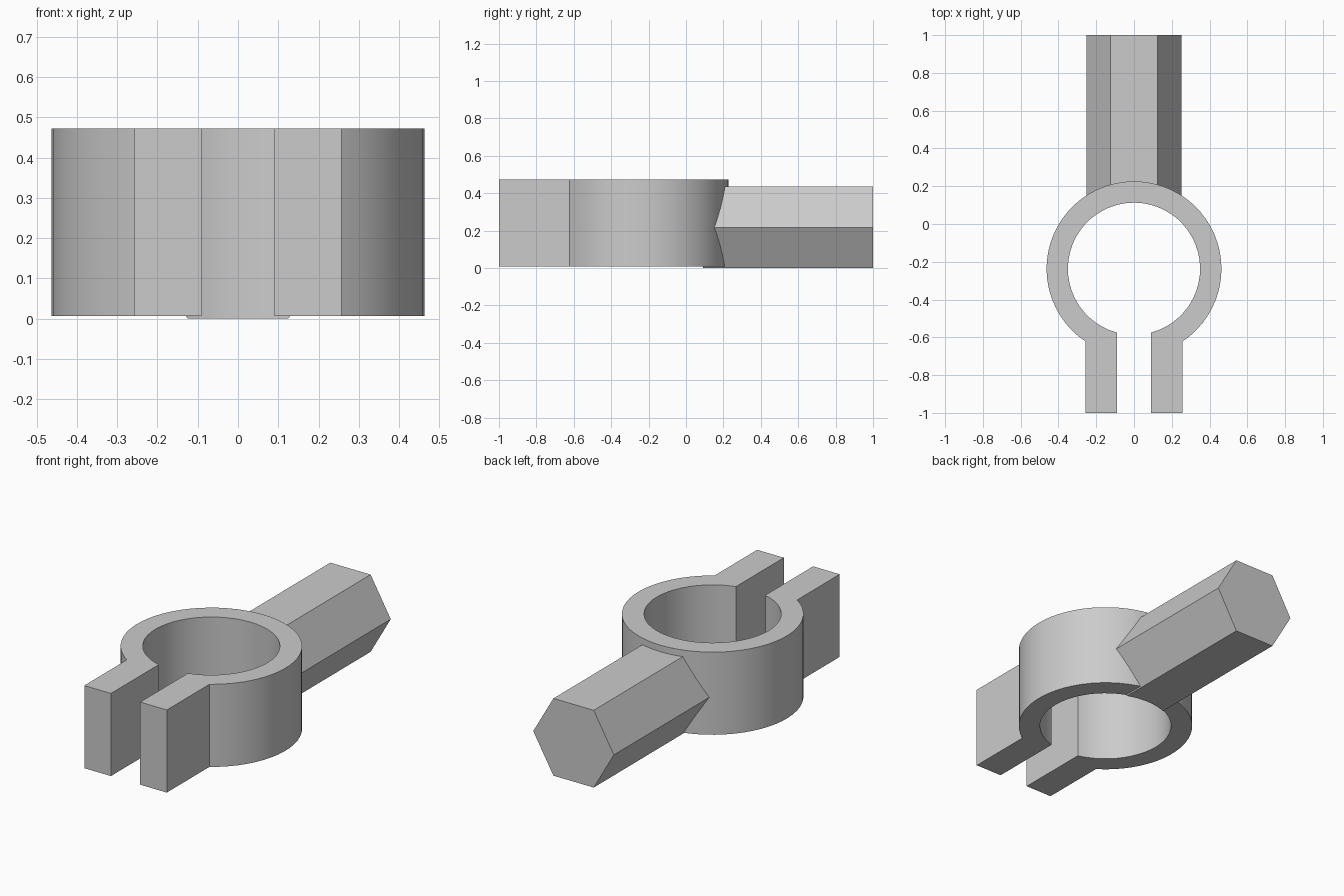
import bpy, bmesh
from math import sin, cos, pi, asin, radians

cube = bpy.data.objects.get("Cube")
if cube:
    bpy.data.objects.remove(cube, do_unlink=True)

CY, R_OUT, R_IN = -0.237, 0.463, 0.35      # ring centre and radii
GAP, LUG = 0.091, 0.257                    # inner and outer x of the lugs
HEX_R, HEX_H = 0.251, 0.2175               # bar half width and half height

grey = bpy.data.materials.new("plain_grey")
grey.use_nodes = True
colour = (0.6, 0.6, 0.6, 1)
grey.diffuse_color = colour
grey.node_tree.nodes["Principled BSDF"].inputs["Base Color"].default_value = colour


def prism(name, points, offset):
    """Extrude a closed outline of 3D points along an offset."""
    bm = bmesh.new()
    face = bm.faces.new([bm.verts.new(p) for p in points])
    result = bmesh.ops.extrude_face_region(bm, geom=[face])
    verts = [g for g in result["geom"] if isinstance(g, bmesh.types.BMVert)]
    bmesh.ops.translate(bm, verts=verts, vec=offset)
    bmesh.ops.recalc_face_normals(bm, faces=bm.faces)
    mesh = bpy.data.meshes.new(name)
    bm.to_mesh(mesh)
    bm.free()
    mesh.materials.append(grey)
    obj = bpy.data.objects.new(name, mesh)
    bpy.context.collection.objects.link(obj)
    return obj


def arc(radius, half_gap, z, steps=48):
    """Arc around the ring, open at the front, from +x round to -x."""
    start = -pi / 2 + asin(half_gap / radius)
    sweep = 2 * pi - 2 * asin(half_gap / radius)
    angles = [start + sweep * i / steps for i in range(steps + 1)]
    return [(radius * cos(a), CY + radius * sin(a), z) for a in angles]


# Split ring with two clamping lugs, one outline
z0, z1 = 0.007, 0.472
outline = [(LUG, -1, z0)] + arc(R_OUT, LUG, z0) + [(-LUG, -1, z0), (-GAP, -1, z0)]
outline += arc(R_IN, GAP, z0)[::-1] + [(GAP, -1, z0)]
clamp = prism("split_ring_clamp", outline, (0, 0, z1 - z0))

# Hexagonal bar, running from the ring wall to the back
hexagon = [(HEX_R * cos(i * pi / 3), 0, HEX_H + HEX_R * sin(i * pi / 3)) for i in range(6)]
bar = prism("hexagonal_bar", hexagon, (0, 1, 0))

# Bore that trims the bar to the inside of the ring
bore_points = [((R_IN + 0.002) * cos(i * pi / 32), CY + (R_IN + 0.002) * sin(i * pi / 32), -0.2)
               for i in range(64)]
bore = prism("bore_cutter", bore_points, (0, 0, 1))
bore.hide_render = True
bore.hide_viewport = True
cut = bar.modifiers.new("bore", 'BOOLEAN')
cut.operation = 'DIFFERENCE'
cut.solver = 'EXACT'
cut.object = bore

# Smooth the curved walls, keep edges sharp
bpy.ops.object.select_all(action='DESELECT')
clamp.select_set(True)
bpy.context.view_layer.objects.active = clamp
bpy.ops.object.shade_smooth_by_angle(angle=radians(20))
